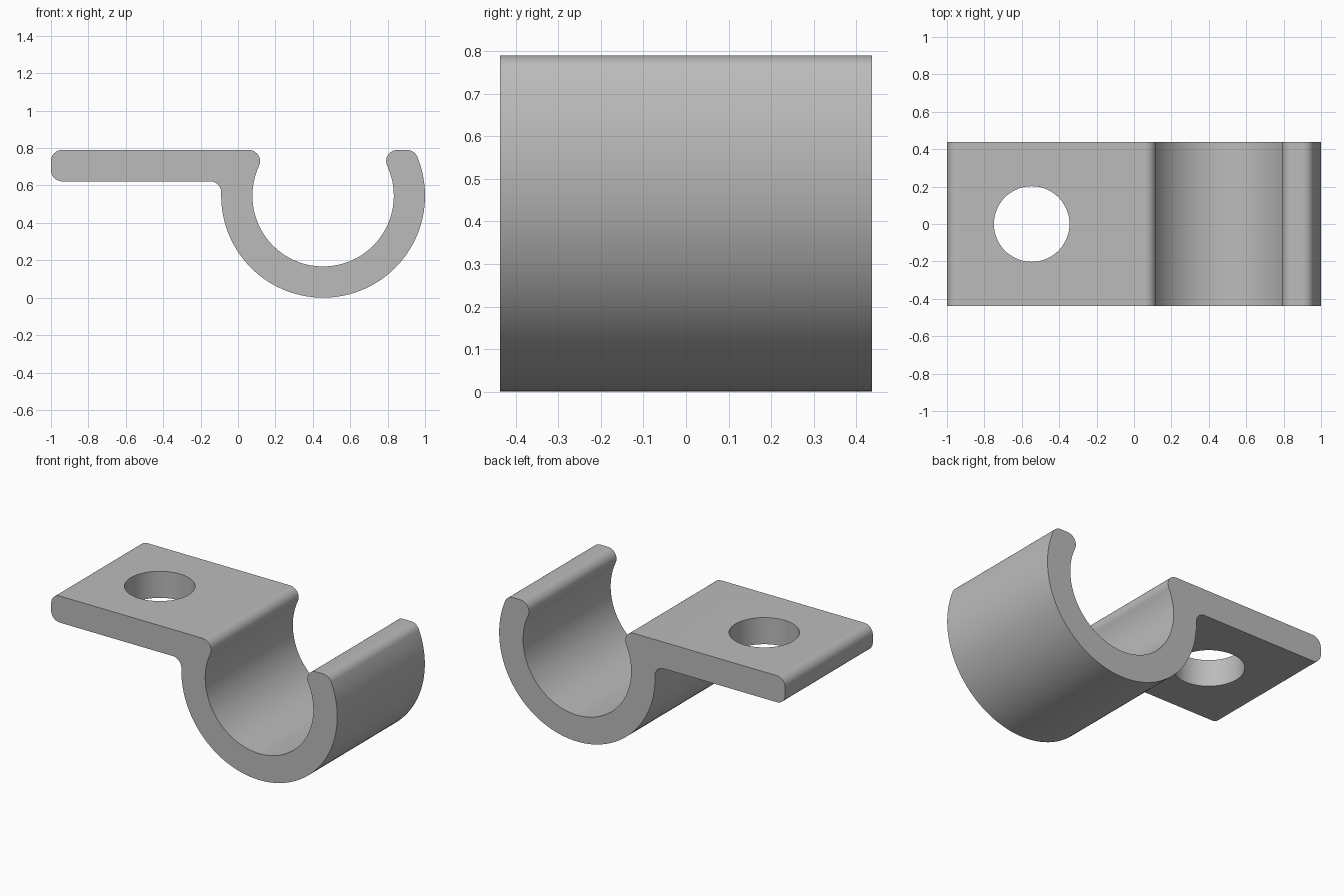
import bpy, bmesh
from math import asin, cos, sin, sqrt, radians, degrees

cube = bpy.data.objects.get("Cube")
if cube:
    bpy.data.objects.remove(cube, do_unlink=True)

# Main dimensions
DEPTH = 0.875
TOP, UNDER = 0.79, 0.622
R_OUT, R_IN = 0.545, 0.378
CX, CZ = 1 - R_OUT, R_OUT
FILLET = 0.06

grey = bpy.data.materials.new("plain grey")
grey.use_nodes = True
colour = (0.5, 0.5, 0.5, 1)
grey.diffuse_color = colour
grey.node_tree.nodes["Principled BSDF"].inputs["Base Color"].default_value = colour


def arc(cx, cz, r, start, end, steps=10):
    """Points on an arc in the xz plane, angles in degrees."""
    angles = [radians(start + (end - start) * i / steps) for i in range(steps + 1)]
    return [(cx + r * cos(a), cz + r * sin(a)) for a in angles]


def tangent(dz, reach):
    """Sideways offset and angle of a fillet centre at a given reach from the ring centre."""
    return sqrt(reach ** 2 - dz ** 2), degrees(asin(dz / reach))


# Fillet centres where the plate and lips blend into the ring
tip_z = TOP - FILLET
lip_dx, lip_a = tangent(tip_z - CZ, R_IN + FILLET)
tip_dx, tip_a = tangent(tip_z - CZ, R_OUT - FILLET)
web_z = UNDER - FILLET
web_dx, web_a = tangent(web_z - CZ, R_OUT + FILLET)

# Outline: plate end, underside, outer ring, tip, inner ring, lip, plate top
outline = (
    arc(FILLET - 1, UNDER + FILLET, FILLET, 180, 270)
    + arc(CX - web_dx, web_z, FILLET, 90, -web_a)
    + arc(CX, CZ, R_OUT, 180 - web_a, 360 + tip_a, 72)[1:]
    + arc(CX + tip_dx, tip_z, FILLET, tip_a, 90)[1:]
    + arc(CX + lip_dx, tip_z, FILLET, 90, 180 + lip_a)
    + arc(CX, CZ, R_IN, lip_a, -180 - lip_a, 72)[1:]
    + arc(CX - lip_dx, tip_z, FILLET, -lip_a, 90)[1:]
    + arc(FILLET - 1, tip_z, FILLET, 90, 180)
)

# Clip body: outline extruded along the depth
bm = bmesh.new()
face = bm.faces.new([bm.verts.new((x, -DEPTH / 2, z)) for x, z in outline])
result = bmesh.ops.extrude_face_region(bm, geom=[face])
bmesh.ops.translate(bm, vec=(0, DEPTH, 0),
                    verts=[v for v in result["geom"] if isinstance(v, bmesh.types.BMVert)])
bmesh.ops.recalc_face_normals(bm, faces=bm.faces)
mesh = bpy.data.meshes.new("pipe_clip")
bm.to_mesh(mesh)
bm.free()
mesh.materials.append(grey)
clip = bpy.data.objects.new("pipe_clip", mesh)
bpy.context.collection.objects.link(clip)

# Screw hole through the plate
bpy.ops.mesh.primitive_cylinder_add(vertices=64, radius=0.202, depth=0.5,
                                    location=(-0.547, 0, (TOP + UNDER) / 2))
cutter = bpy.context.object
cutter.name = "screw_hole_cutter"
cutter.hide_render = True
cutter.data.materials.append(grey)

bpy.ops.object.select_all(action="DESELECT")
clip.select_set(True)
bpy.context.view_layer.objects.active = clip
hole = clip.modifiers.new("screw_hole", "BOOLEAN")
hole.operation = "DIFFERENCE"
hole.solver = "EXACT"
hole.object = cutter
bpy.ops.object.modifier_apply(modifier=hole.name)
bpy.data.objects.remove(cutter, do_unlink=True)

# Smooth curves with crisp edges
bpy.ops.object.shade_smooth_by_angle(angle=radians(30))
clip.modifiers.new("even_shading", "WEIGHTED_NORMAL").keep_sharp = True
